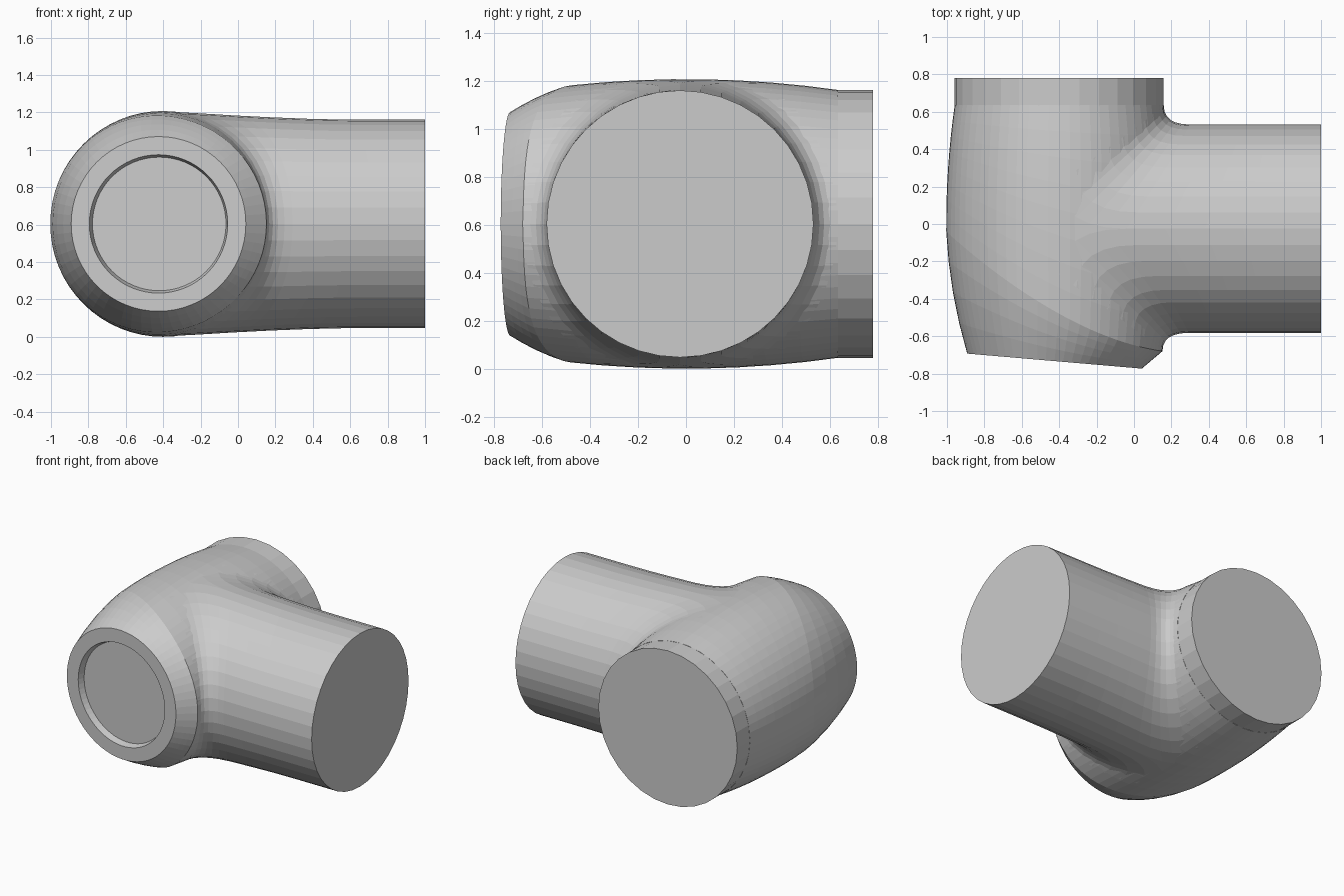
import bpy, bmesh
from math import sin, cos, pi

if "Cube" in bpy.data.objects:
    bpy.data.objects.remove(bpy.data.objects["Cube"])

CX, CZ, BY = -0.40, 0.604, -0.025   # body axis x, shared height, branch axis y

grey = bpy.data.materials.new("plain_grey")
grey.diffuse_color = (0.6, 0.6, 0.6, 1)
grey.use_nodes = True
grey.node_tree.nodes["Principled BSDF"].inputs["Base Color"].default_value = grey.diffuse_color


def loft(name, rings, cap_start=True, cap_end=True):
    """Skin a list of closed point rings into one flat-shaded object."""
    bm = bmesh.new()
    vs = [[bm.verts.new(p) for p in ring] for ring in rings]
    n = len(rings[0])
    for a, b in zip(vs, vs[1:]):
        for i in range(n):
            k = (i + 1) % n
            bm.faces.new((a[i], a[k], b[k], b[i]))
    if cap_start:
        bm.faces.new(vs[0][::-1])
    if cap_end:
        bm.faces.new(vs[-1])
    bmesh.ops.remove_doubles(bm, verts=bm.verts, dist=1e-5)
    bmesh.ops.recalc_face_normals(bm, faces=bm.faces)
    me = bpy.data.meshes.new(name)
    bm.to_mesh(me)
    bm.free()
    me.materials.append(grey)
    ob = bpy.data.objects.new(name, me)
    bpy.context.collection.objects.link(ob)
    return ob


def body_r(y):
    return 0.604 - 0.112 * y * y


def crease_y(c):
    return -0.48 - 0.32 * c + 0.12 * c * c


def mix(a, b, s):
    return a + (b - a) * s


# Main body: recess floor, tilted rim, chamfered nose, bulged barrel
N = 64
angles = [2 * pi * i / N for i in range(N)]


def disc(r, depth):
    return [(-0.425 + r * cos(a) + 0.086 * depth,
             -0.733 - 0.086 * r * cos(a) + depth,
             CZ + r * sin(a)) for a in angles]


rings = [disc(0.357, 0.045), disc(0.37, 0.0), disc(0.467, 0.0)]
rim = rings[-1]
for s in (0.25, 0.5, 0.75, 1.0):
    ring = []
    for a, p in zip(angles, rim):
        c = cos(a)
        y = crease_y(c)
        r = body_r(y)
        bulge = 0.08 * s * (1 - s) * (1 - c) / 2
        ring.append((mix(p[0], CX + r * c, s) + bulge * c,
                     mix(p[1], y, s),
                     mix(p[2], CZ + r * sin(a), s) + bulge * sin(a)))
    rings.append(ring)
for j in range(1, 9):
    ring = []
    for a in angles:
        y = mix(crease_y(cos(a)), 0.635, j / 8)
        ring.append((CX + body_r(y) * cos(a), y, CZ + body_r(y) * sin(a)))
    rings.append(ring)
loft("main_body", rings)

# Straight collar at the back end
loft("back_collar", [[(CX + 0.559 * cos(2 * pi * i / 32), y,
                       CZ + 0.559 * sin(2 * pi * i / 32)) for i in range(32)]
                     for y in (0.63, 0.78)])


# Side branch, flaring into the body with a fillet at every height
def branch_z(x):
    return 0.557 + 0.047 * max(0.0, 0.6 - x) ** 1.5


def branch_line(t, side):
    c, s = max(cos(t), 0.0), sin(t)
    fx, fy = 0.14 + 0.22 * (1 - c), 0.10 + 0.15 * (1 - c)
    yb = 0.557 * c
    y0 = BY + side * (yb + fy)
    p0 = (CX + body_r(y0) * c, y0, CZ + body_r(y0) * s)
    x1 = p0[0]
    p1 = (x1, BY + side * yb, CZ + branch_z(x1) * s)
    p2 = (x1 + fx, BY + side * yb, CZ + branch_z(x1 + fx) * s)
    pts = []
    for j in range(7):
        u = j / 6
        pts.append(tuple((1 - u) ** 2 * a + 2 * u * (1 - u) * b + u * u * d
                         for a, b, d in zip(p0, p1, p2)))
    for j in range(1, 6):
        x = mix(p2[0], 1.0, j / 5)
        pts.append((x, BY + side * yb, CZ + branch_z(x) * s))
    return pts


H = 20
half = [-pi / 2 + pi * i / H for i in range(H + 1)]
lines = [branch_line(t, 1) for t in half] + [branch_line(t, -1) for t in half[::-1]]
rings = [list(r) for r in zip(*lines)]
end = rings.pop()
# Drop the doubled top and bottom points before capping the branch end
rings.append(end)
loft("side_branch", rings, cap_start=False, cap_end=False)
loft("branch_end_cap", [[(x, BY + 0.557 * cos(2 * pi * i / 40),
                          CZ + 0.557 * sin(2 * pi * i / 40)) for i in range(40)]
                        for x in (0.96, 1.0)], cap_start=False)
